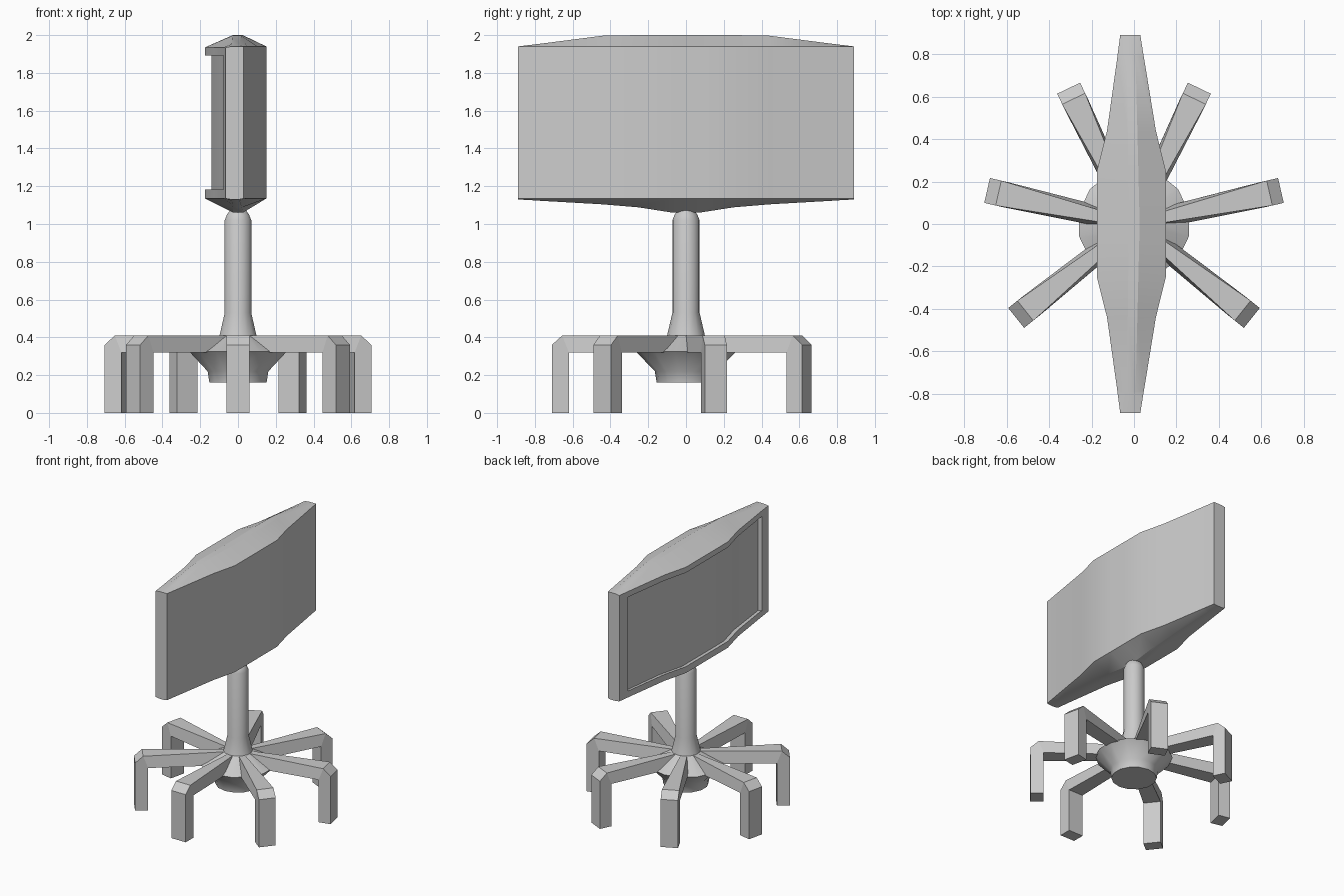
import bpy, bmesh, math
from mathutils import Matrix

if "Cube" in bpy.data.objects:
    bpy.data.objects.remove(bpy.data.objects["Cube"])


def finish(bm, name, angle=30):
    bmesh.ops.recalc_face_normals(bm, faces=bm.faces)
    me = bpy.data.meshes.new(name)
    bm.to_mesh(me)
    bm.free()
    ob = bpy.data.objects.new(name, me)
    bpy.context.collection.objects.link(ob)
    if angle:
        bpy.ops.object.select_all(action='DESELECT')
        ob.select_set(True)
        bpy.context.view_layer.objects.active = ob
        bpy.ops.object.shade_smooth_by_angle(angle=math.radians(angle))
    return ob


def skin(bm, rings, cap=True):
    # bridge consecutive closed rings of points
    vs = [[bm.verts.new(p) for p in r] for r in rings]
    n = len(vs[0])
    for a, b in zip(vs, vs[1:]):
        for i in range(n):
            j = (i + 1) % n
            bm.faces.new((a[i], a[j], b[j], b[i]))
    if cap:
        bm.faces.new(vs[0])
        bm.faces.new(vs[-1])


# hub bowl and pole as one turned profile
profile = [(.155, .16), (.165, .22), (.265, .325), (.10, .41), (.072, .53),
           (.072, 1.02), (.06, 1.05), (.03, 1.09)]
SIDES = 14
bm = bmesh.new()
skin(bm, [[(r * math.cos(2 * math.pi * (k + .5) / SIDES),
            r * math.sin(2 * math.pi * (k + .5) / SIDES), z)
           for k in range(SIDES)] for r, z in profile])
finish(bm, "hub_and_pole", 40)

# seven bent legs: (outer edge r, z, half width), (inner edge r, z, half width)
leg = [((.06, .41, .02), (.06, .32, .045)),
       ((.655, .41, .06), (.62, .32, .06)),
       ((.71, .36, .06), (.62, .315, .06)),
       ((.71, 0, .06), (.62, 0, .06))]
for k in range(7):
    bm = bmesh.new()
    skin(bm, [[(o[0], o[2], o[1]), (o[0], -o[2], o[1]),
               (i[0], -i[2], i[1]), (i[0], i[2], i[1])] for o, i in leg])
    turn = Matrix.Rotation(-math.pi / 2 + k * 2 * math.pi / 7, 4, 'Z')
    bmesh.ops.transform(bm, matrix=turn, verts=bm.verts)
    finish(bm, f"leg_{k + 1}", 0)

# display panel: sections along y (y, back x, screen x, ridge top, ridge bottom, recess)
half = [(.89, .03, -.065, 1.94, 1.13, 0),
        (.80, .044, -.077, 1.951, 1.125, 0),
        (.79, .046, -.078, 1.952, 1.124, .03),
        (.44, .103, -.127, 1.997, 1.104, .035),
        (.25, .15, -.175, 2.0, 1.088, .035),
        (.07, .15, -.175, 2.0, 1.06, .035)]
sections = [(-s[0],) + s[1:] for s in half] + half[::-1]
rings = []
for y, xr, xl, top, bot, d in sections:
    t = (.89 - abs(y)) / .82
    ra, rb = .005 + .02 * t, -.035 + .01 * t     # ridge strip
    rings.append([(x, y, z) for x, z in (
        (xr, 1.135), (xr, 1.94), (ra, top), (rb, top), (xl, 1.935),
        (xl, 1.893), (xl + d, 1.90), (xl + d, 1.175), (xl, 1.183),
        (xl, 1.135), (rb, bot), (ra, bot))])
bm = bmesh.new()
skin(bm, rings)
finish(bm, "display_panel", 22)
